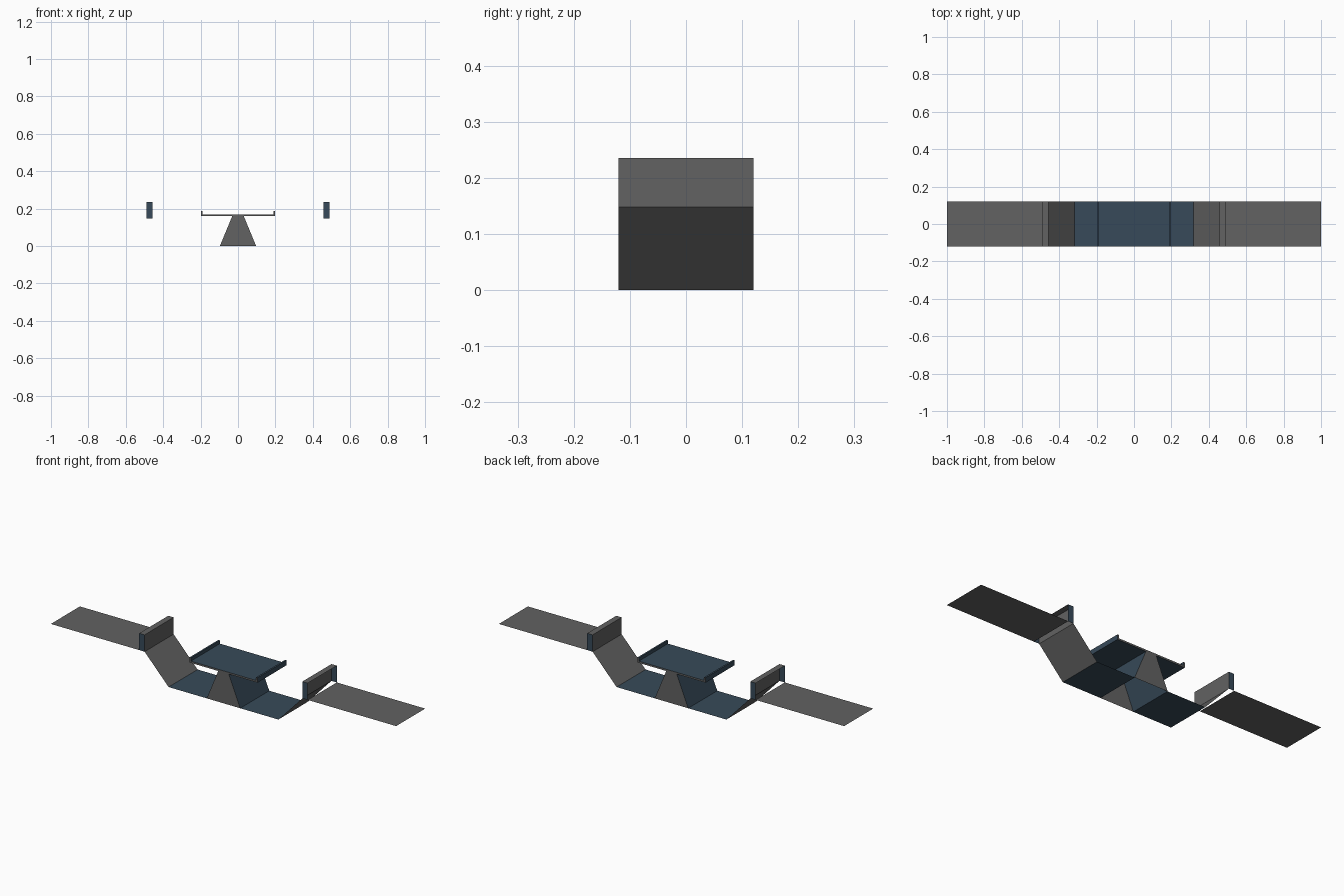
import bpy

if "Cube" in bpy.data.objects:
    bpy.data.objects.remove(bpy.data.objects["Cube"])

HALF = 0.12      # half depth of every part
DECK = 0.148     # height of the outer decks


def material(name, rgb):
    m = bpy.data.materials.new(name)
    m.diffuse_color = (*rgb, 1)
    m.use_nodes = True
    m.node_tree.nodes["Principled BSDF"].inputs["Base Color"].default_value = m.diffuse_color
    return m


GREY = material("dark grey", (0.122, 0.122, 0.122))
BLUE = material("slate blue", (0.038, 0.068, 0.1))


def strip(name, profile, mat, caps=None, closed=False):
    """Sweep an x/z profile along y; optionally cap the ends with another colour."""
    n = len(profile)
    verts = [(x, y, z) for y in (-HALF, HALF) for x, z in profile]
    faces = [(i, (i + 1) % n, n + (i + 1) % n, n + i)
             for i in range(n if closed else n - 1)]
    sides = len(faces)
    if caps:
        faces += [tuple(range(n))[::-1], tuple(range(n, 2 * n))]
    mesh = bpy.data.meshes.new(name)
    mesh.from_pydata(verts, [], faces)
    mesh.materials.append(mat)
    if caps:
        mesh.materials.append(caps)
        for p in mesh.polygons:
            p.material_index = int(p.index >= sides)
    ob = bpy.data.objects.new(name, mesh)
    bpy.context.collection.objects.link(ob)
    return ob


for side, s in (("left", -1), ("right", 1)):
    # thin sheets: floor, bank and outer deck
    strip(side + "_floor", [(s * 0.097, 0), (s * 0.318, 0)], BLUE)
    strip(side + "_bank", [(s * 0.318, 0), (s * 0.457, DECK)], GREY)
    strip(side + "_deck", [(s * 0.488, DECK), (s, DECK)], GREY)
    # kerb wall, open underneath and on its outer side
    strip(side + "_kerb", [(s * 0.457, DECK), (s * 0.457, 0.236),
                           (s * 0.488, 0.236)], GREY)
    for y in (-HALF, HALF):
        mesh = bpy.data.meshes.new("kerb_end")
        mesh.from_pydata([(s * x, y, z) for x, z in (
            (0.457, DECK), (0.488, DECK), (0.488, 0.236), (0.457, 0.236))],
            [], [(0, 1, 2, 3)])
        mesh.materials.append(BLUE)
        end = "front" if y < 0 else "back"
        bpy.context.collection.objects.link(
            bpy.data.objects.new(f"{side}_kerb_{end}", mesh))

# hollow tapered pier
strip("pier", [(-0.097, 0), (-0.03, 0.162), (0.03, 0.162), (0.097, 0)],
      BLUE, caps=GREY)

# platform with a raised lip at each end
half = [(0.198, 0.161), (0.198, 0.187), (0.189, 0.187), (0.189, 0.17)]
strip("platform", half + [(-x, z) for x, z in reversed(half)],
      BLUE, caps=GREY, closed=True)
